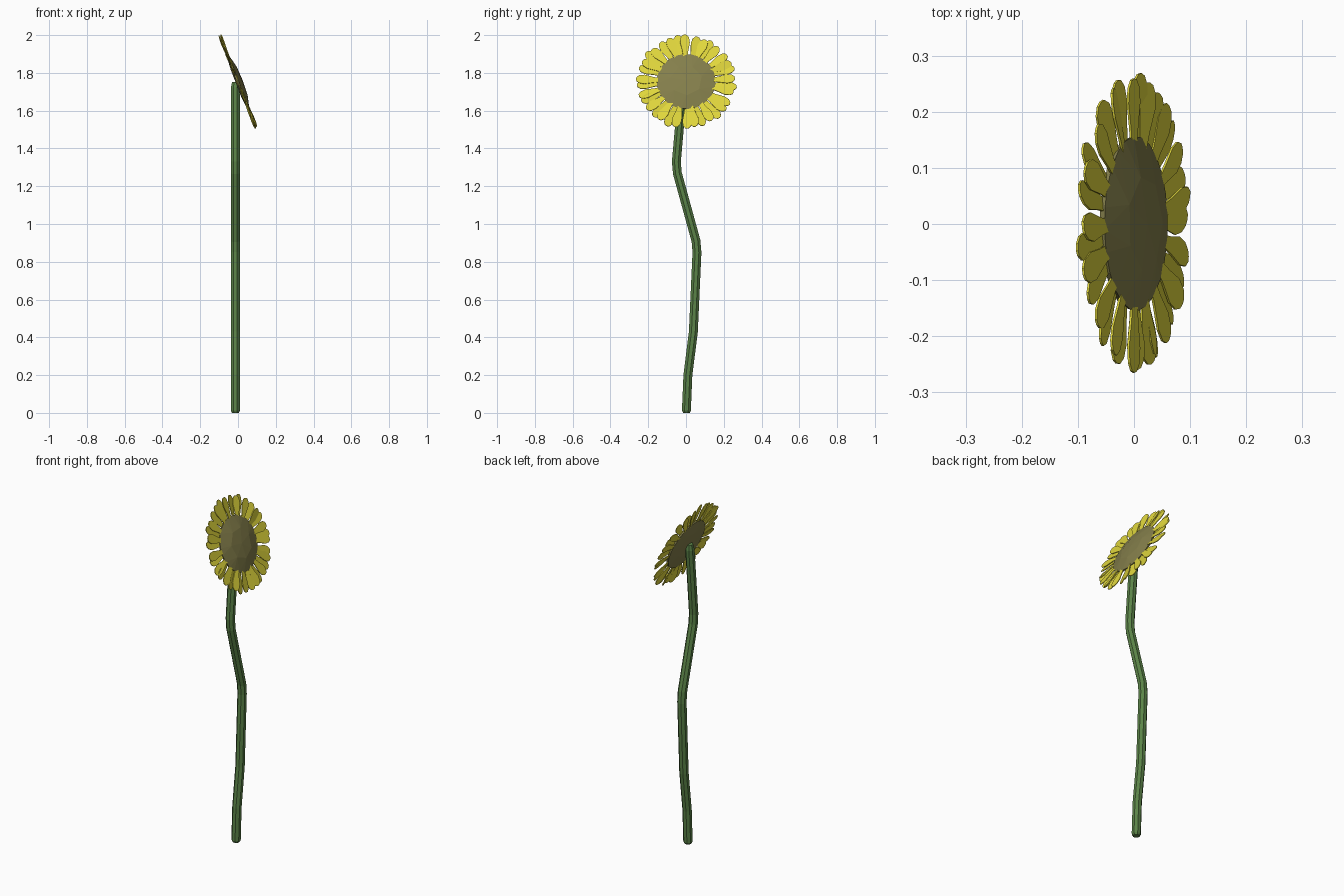
import bpy, bmesh, math, random
from mathutils import Vector, Matrix

random.seed(4)
if "Cube" in bpy.data.objects:
    bpy.data.objects.remove(bpy.data.objects["Cube"])


def material(name, colour):
    m = bpy.data.materials.new(name)
    m.use_nodes = True
    m.diffuse_color = colour
    m.node_tree.nodes["Principled BSDF"].inputs["Base Color"].default_value = colour
    return m


yellow = material("petal yellow", (0.74, 0.67, 0.045, 1))
olive = material("seed olive", (0.23, 0.21, 0.07, 1))
green = material("stem green", (0.105, 0.23, 0.065, 1))


def finish(bm, name, mat, matrix=Matrix()):
    bmesh.ops.recalc_face_normals(bm, faces=bm.faces)
    me = bpy.data.meshes.new(name)
    bm.to_mesh(me)
    bm.free()
    me.materials.append(mat)
    ob = bpy.data.objects.new(name, me)
    ob.matrix_world = matrix
    bpy.context.collection.objects.link(ob)
    return ob


# Stem: octagonal tube swept along a bent path, with tapered ends
STEM_X, STEM_R, SIDES = -0.014, 0.0255, 8
path = [(0.002, 0.0), (0.002, 0.012), (0.01, 0.2), (0.039, 0.43), (0.058, 0.85),
        (0.053, 0.91), (-0.046, 1.27), (-0.051, 1.33), (-0.036, 1.5),
        (-0.016, 1.72), (-0.014, 1.75)]
bm = bmesh.new()
rings = []
for i, (y, z) in enumerate(path):
    a, b = path[max(i - 1, 0)], path[min(i + 1, len(path) - 1)]
    tangent = Vector((0, b[0] - a[0], b[1] - a[1])).normalized()
    across = tangent.cross(Vector((1, 0, 0)))
    r = STEM_R * (0.75 if i in (0, len(path) - 1) else 1)
    ring = []
    for k in range(SIDES):
        t = 2 * math.pi * (k + 0.5) / SIDES
        offset = Vector((math.cos(t), 0, 0)) + across * math.sin(t)
        ring.append(bm.verts.new(Vector((STEM_X, y, z)) + offset * r))
    rings.append(ring)
for low, high in zip(rings, rings[1:]):
    for k in range(SIDES):
        n = (k + 1) % SIDES
        bm.faces.new((low[k], low[n], high[n], high[k]))
bm.faces.new(rings[0])
bm.faces.new(rings[-1])
finish(bm, "stem", green)

# Head frame: local z is the facing direction, local y points up the head
facing = Vector((0.932, 0, 0.362))
up = Vector((-0.362, 0, 0.932))
side = up.cross(facing)
head = Matrix((side, up, facing)).transposed().to_4x4()
head.translation = (0, 0.001, 1.753)

# Seed disc: faceted shallow dome in front, flatter behind
bm = bmesh.new()
for count, radius, height in ((24, 0.156, 0.004), (7, 0.085, 0.022), (1, 0, 0.026),
                              (24, 0.153, -0.006), (7, 0.08, -0.013)):
    for k in range(count):
        t = 2 * math.pi * (k + 0.3) / count
        bm.verts.new((radius * math.cos(t), radius * math.sin(t), height))
bmesh.ops.convex_hull(bm, input=bm.verts)
finish(bm, "seed_disc", olive, head)

# Petals: half outline as (fraction of length, half width), mirrored
outline = [(0, 0.009), (0.35, 0.016), (0.68, 0.026), (0.88, 0.022), (0.98, 0.011)]
INNER, THICK = 0.125, 0.004


def petal(bm, angle, tip, level, twist, pitch):
    length = tip - INNER
    pts = [(f * length, w) for f, w in outline]
    pts += [(length, 0)] + [(x, -w) for x, w in reversed(pts)]
    place = (Matrix.Rotation(angle, 4, 'Z') @ Matrix.Translation((INNER, 0, level))
             @ Matrix.Rotation(pitch, 4, 'Y') @ Matrix.Rotation(twist, 4, 'X'))
    layers = [[bm.verts.new(place @ Vector((x, y, h))) for x, y in pts]
              for h in (-THICK / 2, THICK / 2)]
    back, front = layers
    bm.faces.new(back[::-1])
    bm.faces.new(front)
    for k in range(len(pts)):
        n = (k + 1) % len(pts)
        bm.faces.new((back[k], back[n], front[n], front[k]))


def petal_ring(name, count, tip, level, phase):
    bm = bmesh.new()
    for k in range(count):
        angle = 2 * math.pi * (k + phase + random.uniform(-0.12, 0.12)) / count
        petal(bm, angle, tip + random.uniform(-0.006, 0.004), level,
              random.uniform(-0.22, 0.22), random.uniform(-0.03, 0.03))
    finish(bm, name, yellow, head)


petal_ring("front_petals", 17, 0.264, 0.003, 0.25)
petal_ring("back_petals", 17, 0.267, -0.003, 0.75)
